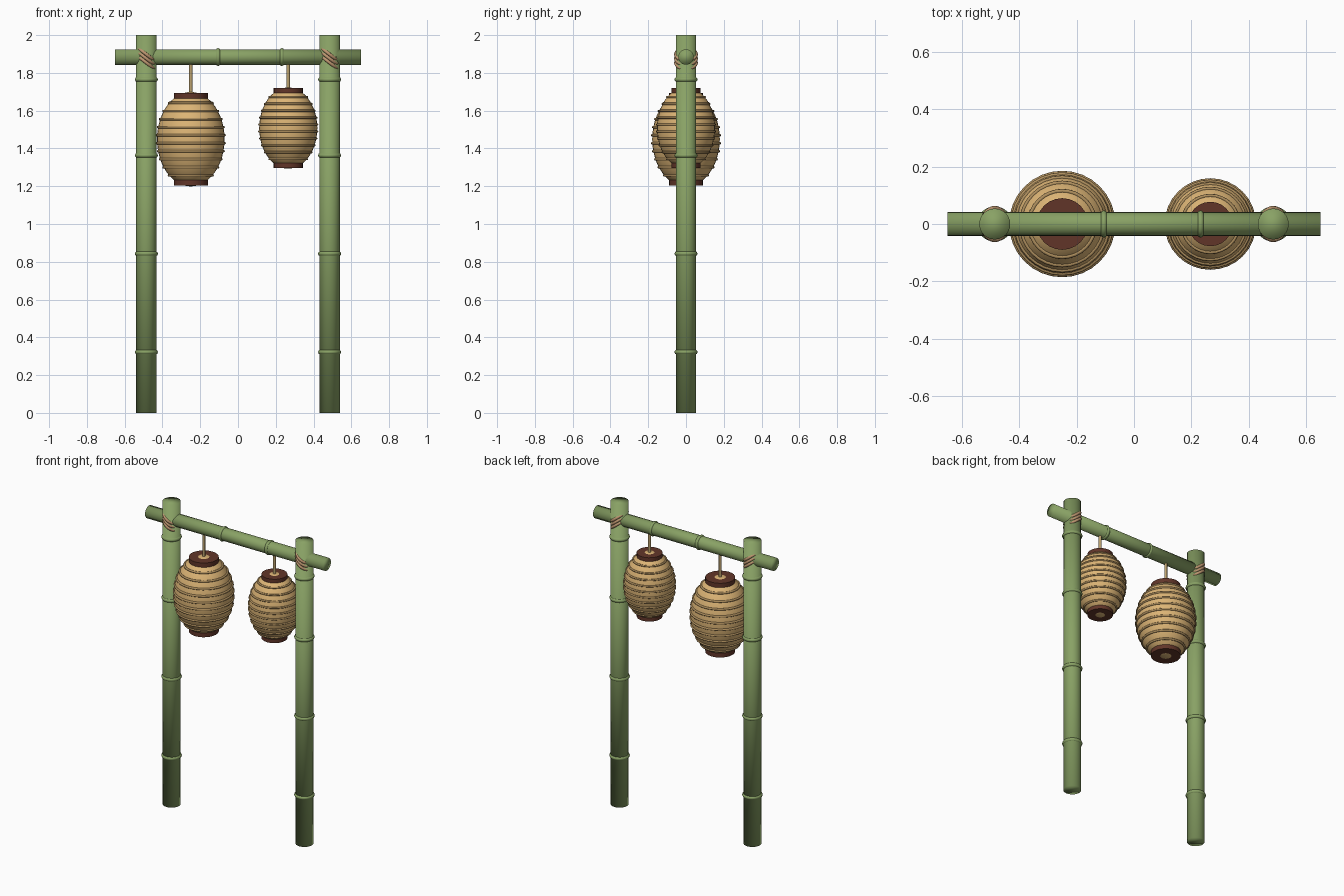
import bpy, math
from mathutils import Vector

cube = bpy.data.objects.get("Cube")
if cube:
    bpy.data.objects.remove(cube, do_unlink=True)


def material(name, rgb):
    m = bpy.data.materials.new(name)
    m.use_nodes = True
    color = (*rgb, 1)
    m.diffuse_color = color
    m.node_tree.nodes["Principled BSDF"].inputs["Base Color"].default_value = color
    return m


BAMBOO = material("bamboo green", (0.25, 0.36, 0.13))
PAPER = material("lantern paper", (0.72, 0.46, 0.18))
RIB = material("rib brown", (0.42, 0.27, 0.11))
WOOD = material("dark red wood", (0.12, 0.036, 0.022))
ROPE = material("lashing rope", (0.5, 0.3, 0.16))
CORD = material("hanging cord", (0.5, 0.36, 0.16))


def finish(name, mat, sharp=False):
    ob = bpy.context.object
    ob.name = name
    ob.data.materials.append(mat)
    if sharp:
        bpy.ops.object.shade_smooth_by_angle(angle=math.radians(40))
    else:
        bpy.ops.object.shade_smooth()
    return ob


def pole(name, mat, radius, start, end, sharp=False):
    a, b = Vector(start), Vector(end)
    bpy.ops.mesh.primitive_cylinder_add(
        vertices=24, radius=radius, depth=(b - a).length, location=(a + b) / 2,
        rotation=(b - a).to_track_quat("Z", "Y").to_euler())
    return finish(name, mat, sharp)


def ring(name, mat, major, minor, loc, tilt=0):
    bpy.ops.mesh.primitive_torus_add(
        major_radius=major, minor_radius=minor, major_segments=32,
        minor_segments=8, location=loc, rotation=(0, tilt, 0))
    return finish(name, mat)


# Posts with raised nodes and slanted rope lashings
for side, x in (("right", -0.485), ("left", 0.485)):
    pole(f"{side}_post", BAMBOO, 0.054, (x, 0, 0), (x, 0, 2))
    for z in (0.322, 0.843, 1.363, 1.765):
        ring(f"{side}_post_node", BAMBOO, 0.049, 0.0125, (x, 0, z))
    for z in (1.854, 1.876, 1.898):
        ring(f"{side}_lashing", ROPE, 0.054, 0.009, (x, 0, z), math.radians(38))

# Crossbeam
BEAM_Z = 1.884
pole("crossbeam", BAMBOO, 0.041, (-0.65, 0, BEAM_Z), (0.65, 0, BEAM_Z))
for x in (-0.105, 0.232):
    ring("crossbeam_node", BAMBOO, 0.036, 0.0115, (x, 0, BEAM_Z), math.pi / 2)


# Lanterns: paper body, ribs, end caps and cord
def lantern(name, x, z, s):
    radius, half = 0.179 * s, 0.25 * s
    bpy.ops.mesh.primitive_uv_sphere_add(
        segments=32, ring_count=24, radius=1, location=(x, 0, z),
        scale=(radius, radius, half))
    finish(f"{name}_paper", PAPER)
    for i in range(10):
        h = (i - 4.5) * 0.0425 * s
        ring(f"{name}_rib", RIB, radius * math.sqrt(1 - (h / half) ** 2),
             0.007 * s, (x, 0, z + h))
    for end, sign in (("top", 1), ("bottom", -1)):
        pole(f"{name}_{end}_cap", WOOD, 0.09 * s, (x, 0, z + sign * 0.213 * s),
             (x, 0, z + sign * 0.245 * s), True)
    pole(f"{name}_cord", CORD, 0.009, (x, 0, z + 0.24 * s), (x, 0, BEAM_Z - 0.03), True)


lantern("large_lantern", -0.25, 1.449, 1.0)
lantern("small_lantern", 0.266, 1.508, 0.86)
